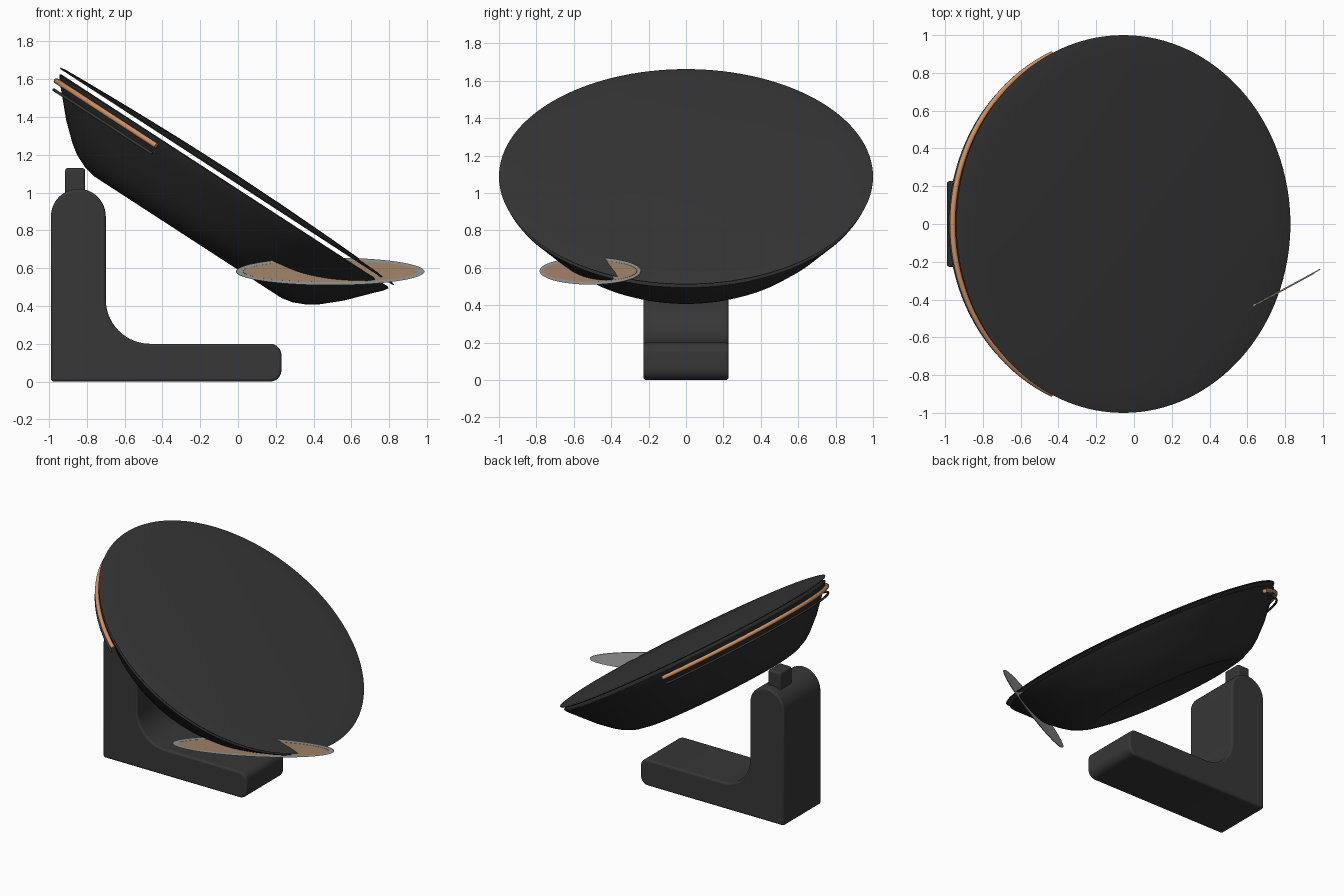
import bpy, bmesh
from math import sin, cos, pi, radians
from mathutils import Matrix, Vector

if "Cube" in bpy.data.objects:
    bpy.data.objects.remove(bpy.data.objects["Cube"])

TILT = radians(33)
CENTRE = Vector((-0.055, 0, 1.09))
DISH_FRAME = (Matrix.Translation(CENTRE) @ Matrix.Rotation(TILT, 4, 'Y')
              @ Matrix.Diagonal((1.055, 1, 1, 1)))


def material(name, rgb):
    m = bpy.data.materials.new(name)
    m.use_nodes = True
    m.diffuse_color = (*rgb, 1)
    m.node_tree.nodes["Principled BSDF"].inputs["Base Color"].default_value = (*rgb, 1)
    return m


charcoal = material("charcoal", (0.038, 0.038, 0.038))
black = material("soft_black", (0.026, 0.026, 0.026))
copper = material("copper", (0.62, 0.28, 0.125))
pale_copper = material("pale_copper", (0.52, 0.33, 0.20))
silver = material("silver", (0.42, 0.43, 0.42))


def finish(name, bm, mat, frame=None, angle=35, bevel=0):
    bmesh.ops.recalc_face_normals(bm, faces=bm.faces)
    me = bpy.data.meshes.new(name)
    bm.to_mesh(me)
    bm.free()
    if frame:
        me.transform(frame)
    me.materials.append(mat)
    ob = bpy.data.objects.new(name, me)
    bpy.context.collection.objects.link(ob)
    if bevel:
        mod = ob.modifiers.new("soft_edges", 'BEVEL')
        mod.width, mod.segments = bevel, 3
        mod.limit_method, mod.angle_limit = 'ANGLE', radians(40)
    bpy.ops.object.select_all(action='DESELECT')
    bpy.context.view_layer.objects.active = ob
    ob.select_set(True)
    bpy.ops.object.shade_smooth_by_angle(angle=radians(angle))
    return ob


def lathe(name, profile, mat, angle=35):
    # spin a radius/height profile in the tilted dish frame
    bm = bmesh.new()
    verts = [bm.verts.new((r, 0, h)) for r, h in profile]
    edges = [bm.edges.new(p) for p in zip(verts, verts[1:])]
    bmesh.ops.spin(bm, geom=verts + edges, cent=(0, 0, 0), axis=(0, 0, 1),
                   angle=2 * pi, steps=128, use_merge=True)
    bmesh.ops.remove_doubles(bm, verts=bm.verts, dist=0.0005)
    return finish(name, bm, mat, DISH_FRAME, angle)


def arc(cx, cz, r, start, end, steps=14):
    return [(cx + r * cos(radians(start + (end - start) * i / steps)),
             cz + r * sin(radians(start + (end - start) * i / steps)))
            for i in range(steps + 1)]


def extrude(name, outline, depth, mat, frame=None, bevel=0):
    # x/z outline, centred extrusion along y
    bm = bmesh.new()
    face = bm.faces.new([bm.verts.new((x, -depth / 2, z)) for x, z in outline])
    new = bmesh.ops.extrude_face_region(bm, geom=[face])["geom"]
    bmesh.ops.translate(bm, vec=(0, depth, 0),
                        verts=[v for v in new if isinstance(v, bmesh.types.BMVert)])
    return finish(name, bm, mat, frame, bevel=bevel)


# L-shaped stand
outline = ([(-0.99, 0)] + arc(0.17, 0.06, 0.06, -90, 0, 6) + arc(0.17, 0.14, 0.06, 0, 90, 6)
           + arc(-0.465, 0.435, 0.235, 270, 180) + arc(-0.845, 0.875, 0.145, 0, 180, 24))
extrude("stand", outline, 0.455, charcoal, bevel=0.014)

# Small block on top of the stand
bm = bmesh.new()
bmesh.ops.create_cube(bm, size=1, matrix=Matrix.Translation((-0.862, 0.09, 1.03))
                      @ Matrix.Diagonal((0.105, 0.145, 0.2, 1)))
finish("stand_knob", bm, charcoal, bevel=0.014)

# Deep bowl with a shallow recess underneath
lathe("bowl", [(0, -0.03), (0.975, -0.03), (0.985, -0.036), (0.97, -0.06), (0.93, -0.105),
               (0.83, -0.22), (0.74, -0.305), (0.69, -0.342), (0.62, -0.375), (0.56, -0.388),
               (0.52, -0.388), (0.48, -0.37), (0.38, -0.35), (0, -0.34)], black)

# Gently domed cover floating just above the bowl
lathe("cover", [(0, 0.03), (0.3, 0.027), (0.6, 0.019), (0.85, 0.009), (0.97, 0.003), (1, -0.003),
                (0.995, -0.009), (0, -0.009)], charcoal)


# Trim bands wrapping the raised side of the bowl
def band(name, radius, height, thickness, mat):
    bm = bmesh.new()
    steps, sides, rings = 64, 10, []
    for i in range(steps + 1):
        a = pi + radians(67) * (2 * i / steps - 1)
        ring = []
        for j in range(sides):
            t = 2 * pi * j / sides
            r = radius + thickness * cos(t)
            ring.append(bm.verts.new((r * cos(a), r * sin(a), height + thickness * sin(t))))
        rings.append(ring)
    for p, q in zip(rings, rings[1:]):
        for j in range(sides):
            k = (j + 1) % sides
            bm.faces.new((p[j], p[k], q[k], q[j]))
    bm.faces.new(rings[0])
    bm.faces.new(rings[-1])
    finish(name, bm, mat, DISH_FRAME, 50)


band("copper_band", 0.978, -0.073, 0.015, copper)
band("dark_band", 0.965, -0.12, 0.008, charcoal)

# Upright oval plate: silver backing with a copper face
PLATE = Matrix.Translation((0.488, -0.51, 0.583)) @ Matrix.Rotation(radians(28.5), 4, 'Z')


def oval(rx, rz):
    return [(rx * x, rz * z) for x, z in arc(0, 0, 1, 0, 360, 96)[:-1]]


extrude("plate_back", oval(0.566, 0.073), 0.006, silver, PLATE)
extrude("plate_face", oval(0.528, 0.056), 0.004, pale_copper,
        PLATE @ Matrix.Translation((0, -0.004, 0)))
